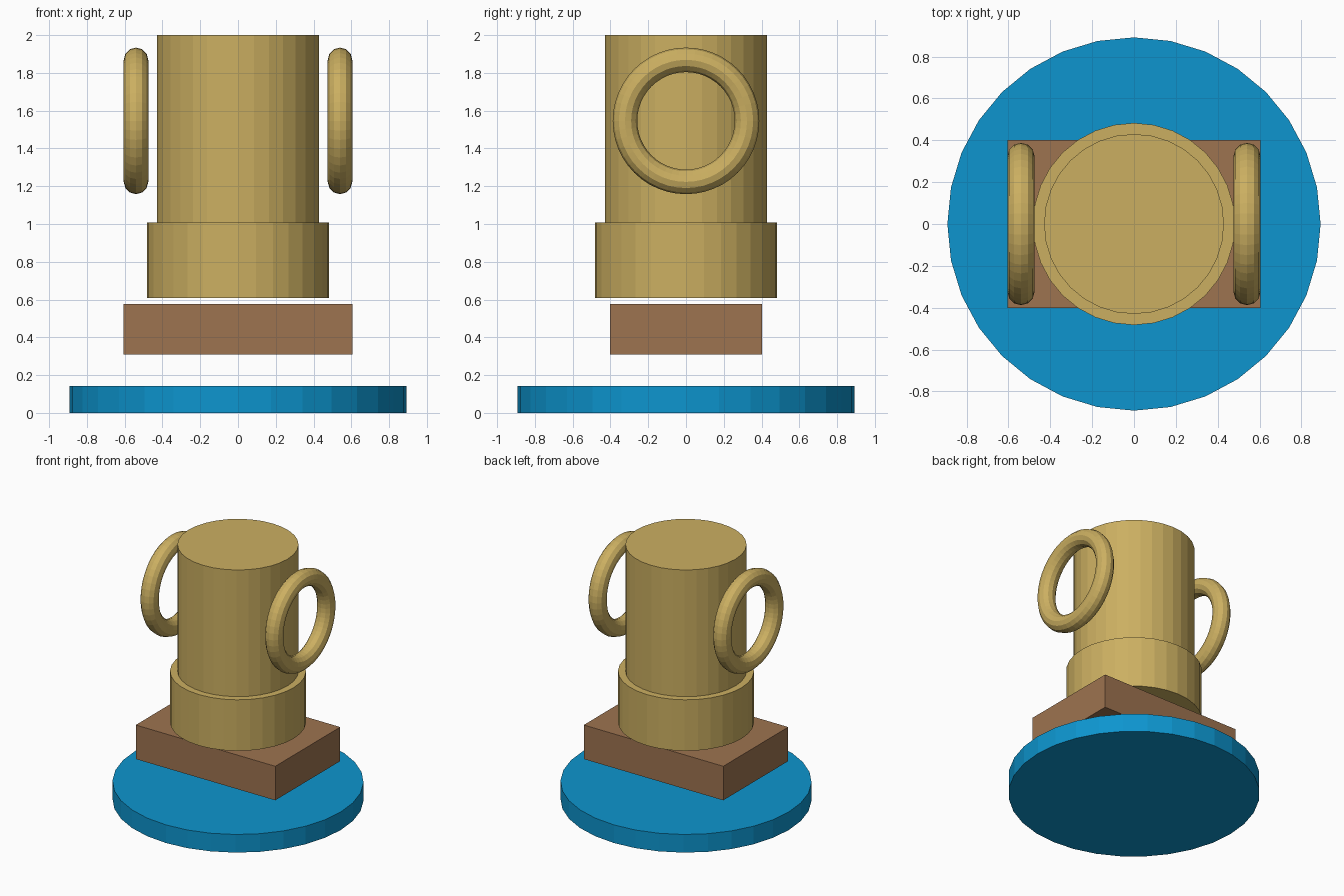
import bpy
import math

if "Cube" in bpy.data.objects:
    bpy.data.objects.remove(bpy.data.objects["Cube"])


def material(name, rgb):
    m = bpy.data.materials.new(name)
    m.diffuse_color = (*rgb, 1.0)
    m.use_nodes = True
    m.node_tree.nodes["Principled BSDF"].inputs["Base Color"].default_value = m.diffuse_color
    return m


gold = material("gold", (0.60, 0.43, 0.12))
brown = material("brown", (0.34, 0.172, 0.08))
blue = material("blue", (0.004, 0.30, 0.62))


def finish(name, mat):
    ob = bpy.context.object
    ob.name = name
    ob.data.materials.append(mat)
    return ob


def cylinder(name, radius, z0, z1, mat):
    bpy.ops.mesh.primitive_cylinder_add(vertices=32, radius=radius, depth=z1 - z0,
                                        location=(0, 0, (z0 + z1) / 2))
    return finish(name, mat)


# Round base disc
cylinder("base_disc", 0.892, 0.0, 0.142, blue)

# Rectangular plinth floating above the disc
bpy.ops.mesh.primitive_cube_add(size=1, location=(0, 0, 0.443))
plinth = finish("plinth", brown)
plinth.scale = (1.21, 0.805, 0.267)

# Cup: wide foot and tall body
cylinder("cup_foot", 0.483, 0.607, 1.007, gold)
cylinder("cup_body", 0.43, 1.007, 2.0, gold)

# Ring handles on both sides, facing along x
for side, name in ((-1, "left_handle"), (1, "right_handle")):
    bpy.ops.mesh.primitive_torus_add(major_radius=0.323, minor_radius=0.065,
                                     major_segments=48, minor_segments=12,
                                     location=(side * 0.54, 0, 1.546),
                                     rotation=(0, math.pi / 2, 0))
    finish(name, gold)
